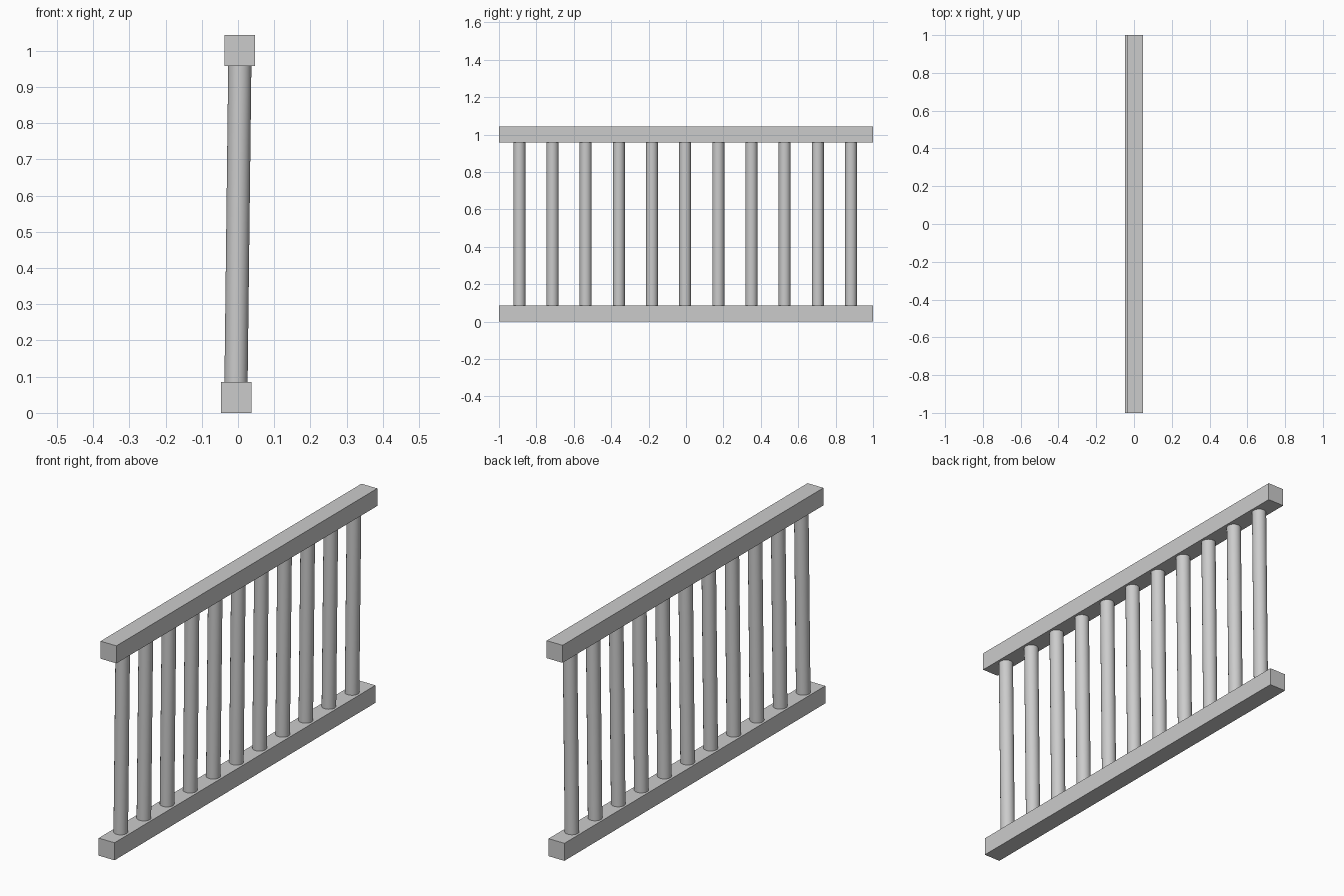
import bpy
from mathutils import Vector

if "Cube" in bpy.data.objects:
    bpy.data.objects.remove(bpy.data.objects["Cube"])

RAIL = 0.085      # square rail section
COUNT = 11        # number of balusters


def rail(name, x, z):
    bpy.ops.mesh.primitive_cube_add(size=1, location=(x, 0, z))
    ob = bpy.context.object
    ob.name = name
    ob.scale = (RAIL, 2.0, RAIL)
    bpy.ops.object.transform_apply(location=False, rotation=False, scale=True)


def baluster(name, bottom, top, radius=0.032):
    axis = top - bottom
    bpy.ops.mesh.primitive_cylinder_add(
        vertices=32, radius=radius, depth=axis.length, location=(bottom + top) / 2)
    ob = bpy.context.object
    ob.name = name
    ob.rotation_euler = (0, axis.angle(Vector((0, 0, 1))), 0)
    bpy.ops.object.shade_smooth_by_angle()


# Rails: the top one sits slightly further along +x, so the panel leans
rail("bottom_rail", -0.005, RAIL / 2)
rail("top_rail", 0.005, 1.043 - RAIL / 2)

# Evenly spaced round balusters following the lean
for i in range(COUNT):
    y = -0.891 + i * 0.1773
    baluster(f"baluster_{i + 1}", Vector((-0.0055, y, 0.082)), Vector((0.005, y, 0.961)))
